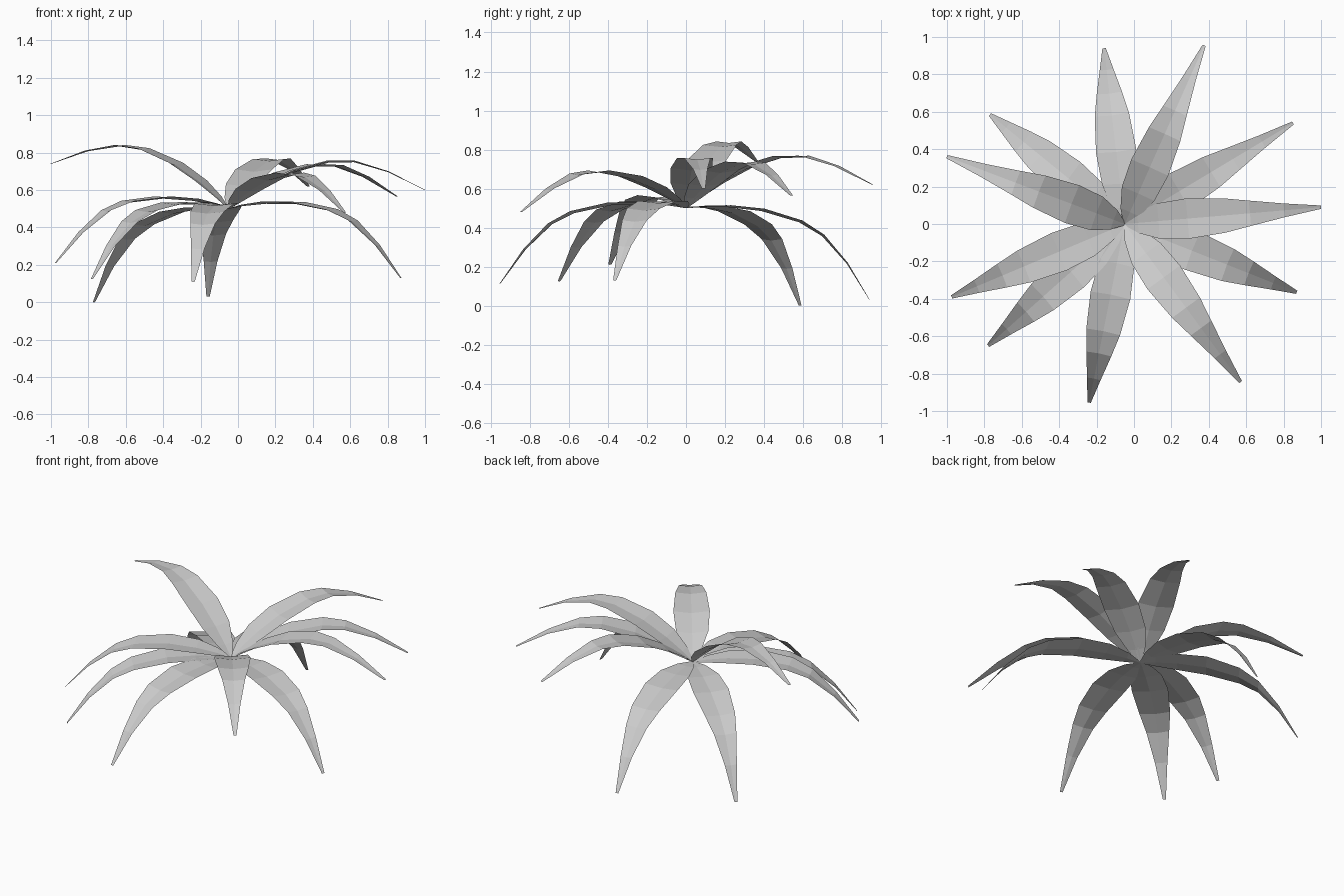
import bpy
from mathutils import Vector, Matrix

if "Cube" in bpy.data.objects:
    bpy.data.objects.remove(bpy.data.objects["Cube"])

mat = bpy.data.materials.new("leaf grey")
mat.diffuse_color = (0.6, 0.6, 0.6, 1)
mat.use_nodes = True
mat.node_tree.nodes["Principled BSDF"].inputs["Base Color"].default_value = mat.diffuse_color

# Root of the rosette and the tip of every leaf
ROOT = Vector((-0.05, 0.0, 0.5))
TIPS = [(1.0, 0.09, 0.6), (0.85, 0.54, 0.565), (0.375, 0.955, 0.62), (-0.16, 0.94, 0.03),
        (-0.77, 0.585, 0.0), (-1.0, 0.36, 0.74), (-0.975, -0.39, 0.21), (-0.78, -0.65, 0.125),
        (-0.24, -0.955, 0.11), (0.57, -0.845, 0.48), (0.87, -0.365, 0.13)]
# Arched leaf profile: distance along chord, rise above chord, half width
PROFILE = [(0, 0, 0.008), (0.075, 0.047, 0.055), (0.19, 0.105, 0.095), (0.35, 0.164, 0.108),
           (0.55, 0.198, 0.092), (0.685, 0.186, 0.068), (0.86, 0.115, 0.037), (1.046, 0, 0.009)]
FOLD = 0.12  # slight gutter along the midrib


def leaf(name, tip):
    chord = Vector(tip) - ROOT
    u = chord.normalized()
    side = Vector((0, 0, 1)).cross(u).normalized()
    up = u.cross(side)
    k = chord.length / PROFILE[-1][0]
    verts, faces = [], []
    for d, h, w in PROFILE:
        mid = ROOT + u * d * k + up * h * k
        for s in (-1, 0, 1):
            verts.append(mid + side * s * w + up * (abs(s) - 0.5) * FOLD * w)
    for i in range(len(PROFILE) - 1):
        for j in (0, 1):
            a = i * 3 + j
            faces.append((a, a + 3, a + 4, a + 1))
    me = bpy.data.meshes.new(name)
    me.from_pydata(verts, [], faces)
    me.materials.append(mat)
    ob = bpy.data.objects.new(name, me)
    bpy.context.collection.objects.link(ob)


# Eleven leaves around the root
for n, t in enumerate(TIPS):
    leaf(f"leaf_{n + 1}", t)
